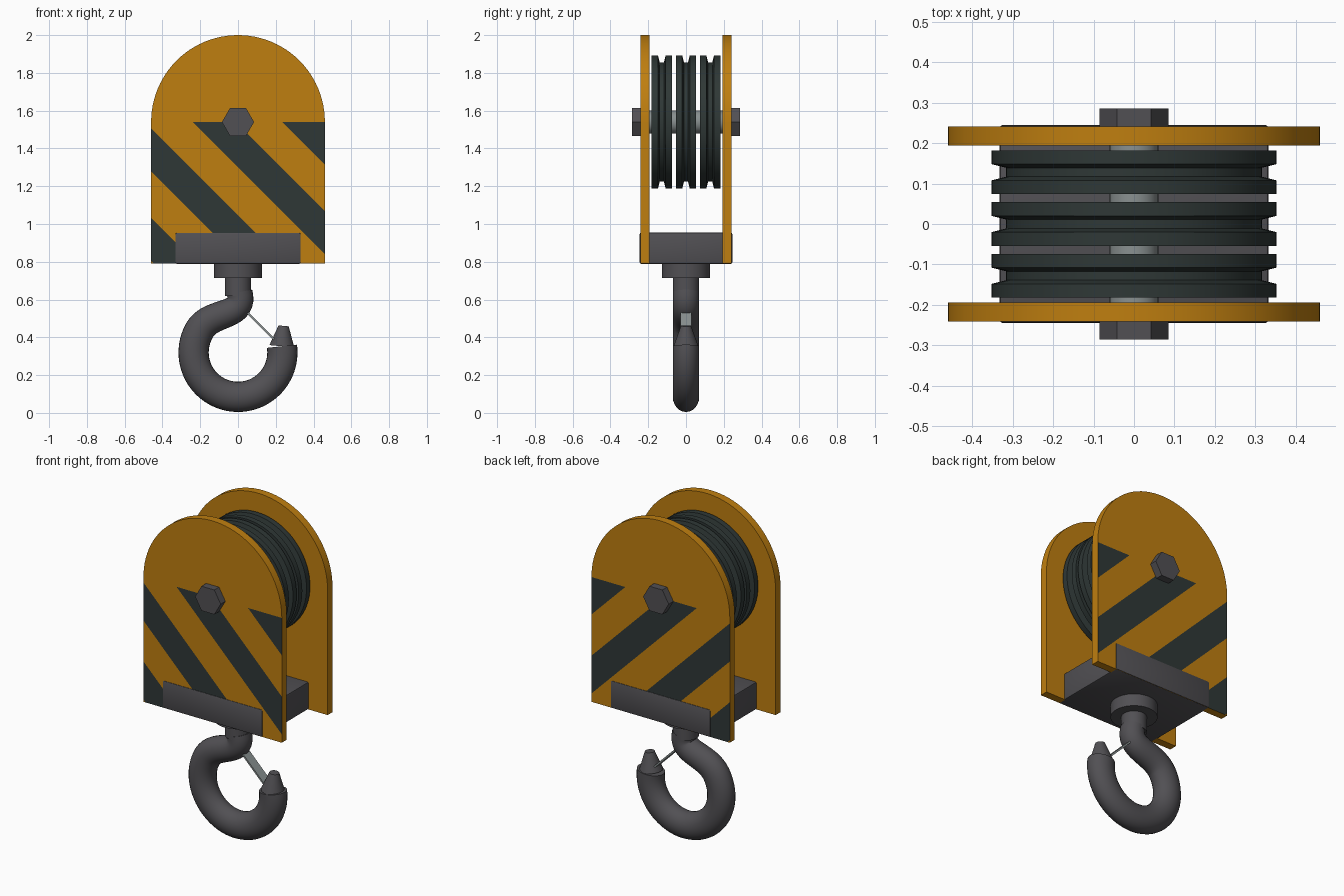
import bpy, bmesh, math
from mathutils import Vector, Matrix
from mathutils.geometry import interpolate_bezier

if "Cube" in bpy.data.objects:
    bpy.data.objects.remove(bpy.data.objects["Cube"])


def material(name, rgb):
    m = bpy.data.materials.new(name)
    m.diffuse_color = (*rgb, 1)
    m.use_nodes = True
    m.node_tree.nodes["Principled BSDF"].inputs["Base Color"].default_value = m.diffuse_color
    return m


ORANGE = material("safety_orange", (0.52, 0.21, 0.005))
DARK = material("dark_green_grey", (0.028, 0.039, 0.037))
STEEL = material("dark_steel", (0.083, 0.080, 0.088))
LIGHT = material("light_steel", (0.25, 0.28, 0.28))


def finish(name, bm, mats, smooth=True):
    bmesh.ops.recalc_face_normals(bm, faces=bm.faces)
    me = bpy.data.meshes.new(name)
    bm.to_mesh(me)
    bm.free()
    ob = bpy.data.objects.new(name, me)
    bpy.context.collection.objects.link(ob)
    for m in mats:
        me.materials.append(m)
    if smooth:
        bpy.ops.object.select_all(action='DESELECT')
        ob.select_set(True)
        bpy.context.view_layer.objects.active = ob
        bpy.ops.object.shade_smooth_by_angle(angle=math.radians(30))
    return ob


def skin(bm, rings):
    """Join equal rings of points into a capped tube."""
    vs = [[bm.verts.new(p) for p in r] for r in rings]
    n = len(vs[0])
    for a, b in zip(vs, vs[1:]):
        for i in range(n):
            j = (i + 1) % n
            bm.faces.new((a[i], a[j], b[j], b[i]))
    bm.faces.new(vs[0])
    bm.faces.new(vs[-1])


def lathe(name, profile, mat, axis='z', centre=(0, 0, 0), n=48, tilt=0, smooth=True):
    """Spin (radius, height) points round the y or z axis."""
    bm = bmesh.new()
    rings = []
    for r, h in profile:
        ring = []
        for i in range(n):
            c, s = r * math.cos(math.tau * i / n), r * math.sin(math.tau * i / n)
            ring.append((c, h, s) if axis == 'y' else (c, s, h))
        rings.append(ring)
    skin(bm, rings)
    bm.transform(Matrix.Translation(centre) @ Matrix.Rotation(tilt, 4, 'Y'))
    return finish(name, bm, [mat], smooth)


def box(name, size, centre, mat, bevel=0, tilt=0):
    bm = bmesh.new()
    bmesh.ops.create_cube(bm, size=1)
    bmesh.ops.scale(bm, vec=size, verts=bm.verts)
    if bevel:
        bmesh.ops.bevel(bm, geom=bm.edges[:], offset=bevel, segments=2,
                        profile=0.5, affect='EDGES')
    bm.transform(Matrix.Translation(centre) @ Matrix.Rotation(tilt, 4, 'Y'))
    return finish(name, bm, [mat], bool(bevel))


AXLE_Z, R = 1.54, 0.46

# Arched side plates, with diagonal hazard stripes cut into the outer faces
STRIPES = [(0.345, 0.573), (0.818, 1.047), (1.30, 1.527), (1.775, 9)]
for name, side in (("front_plate", -1), ("back_plate", 1)):
    bm = bmesh.new()
    outline = [(R, 0.79)] + [(R * math.cos(math.pi * i / 48), AXLE_Z + R * math.sin(math.pi * i / 48))
                             for i in range(49)] + [(-R, 0.79)]
    skin(bm, [[(x, side * y, z) for x, z in outline] for y in (0.194, 0.241)])
    bmesh.ops.recalc_face_normals(bm, faces=bm.faces)
    cuts = [((0, 0, AXLE_Z), (0, 0, 1))]
    cuts += [((0, 0, k), (1, 0, 1)) for s in STRIPES for k in s if k < 5]
    for co, no in cuts:
        bmesh.ops.bisect_plane(bm, geom=bm.verts[:] + bm.edges[:] + bm.faces[:],
                               plane_co=co, plane_no=Vector(no).normalized())
    for f in bm.faces:
        c = f.calc_center_median()
        outer = f.normal.y * side > 0.9
        if outer and c.z < AXLE_Z and any(a < c.x + c.z < b for a, b in STRIPES):
            f.material_index = 1
    finish(name, bm, [ORANGE, DARK])

# Three grooved sheaves on an axle
groove = [(0.352, -0.054), (0.352, -0.02), (0.316, -0.011),
          (0.316, 0.011), (0.352, 0.02), (0.352, 0.054)]
for i, y in enumerate((-0.128, 0, 0.128)):
    lathe(f"sheave_{i + 1}", groove, DARK, 'y', (0, y, AXLE_Z), 72)
lathe("axle", [(0.06, -0.2), (0.06, 0.2)], LIGHT, 'y', (0, 0, AXLE_Z))

# Hexagonal axle bolts
for name, s in (("front_bolt", -1), ("back_bolt", 1)):
    lathe(name, [(0.085, s * 0.235), (0.085, s * 0.286)], STEEL, 'y',
          (0, 0, AXLE_Z), 6, smooth=False)

# Lower crosshead block, swivel collar and shank
box("crosshead_block", (0.664, 0.49, 0.165), (0, 0, 0.8715), STEEL, 0.008)
lathe("swivel_collar", [(0.128, 0.715), (0.128, 0.80)], STEEL)
lathe("hook_shank", [(0.07, 0.62), (0.07, 0.73)], STEEL)

# Hook: most of a ring, then an S-bend up into the shank
HZ, HR = 0.32, 0.235
path = []
for i in range(57):
    a = math.radians(8 - 218 * i / 56)
    path.append(Vector((HR * math.cos(a), 0, HZ + HR * math.sin(a))))
path += interpolate_bezier(path[-1], Vector((-0.145, 0, 0.545)), Vector((0.045, 0, 0.50)),
                           Vector((0.008, 0, 0.64)), 18)[1:]
rings = []
for i, p in enumerate(path):
    t = (path[min(i + 1, len(path) - 1)] - path[max(i - 1, 0)]).normalized()
    side = Vector((t.z, 0, -t.x))
    w = 0.08 - 0.012 * max(0, i - 56) / 17
    rings.append([p + side * w * math.cos(math.tau * k / 24)
                  + Vector((0, 0.07 * math.sin(math.tau * k / 24), 0)) for k in range(24)])
bm = bmesh.new()
skin(bm, rings)
finish("hook", bm, [STEEL])

# Tapered hook tip and safety latch
lathe("hook_tip", [(0.066, 0), (0.027, 0.108)], STEEL, 'z', (0.232, 0, 0.353), 32,
      tilt=math.radians(5) * -1 + math.radians(10))
a, b = Vector((0.05, 0, 0.53)), Vector((0.21, 0, 0.37))
box("safety_latch", ((b - a).length, 0.06, 0.01), (a + b) / 2, LIGHT, tilt=math.radians(45))
